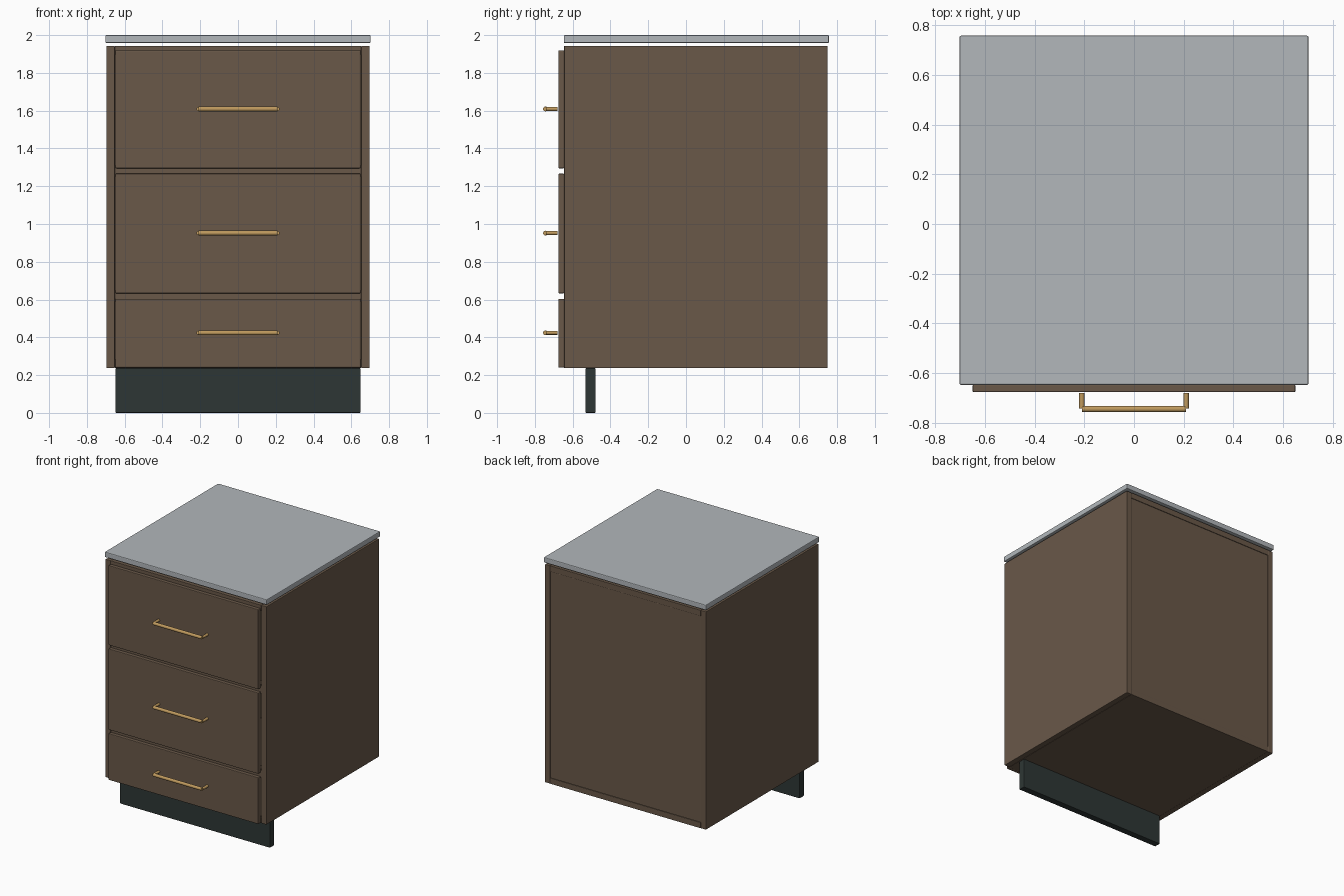
import bpy
import math
from mathutils import Vector

if "Cube" in bpy.data.objects:
    bpy.data.objects.remove(bpy.data.objects["Cube"])


def material(name, rgb):
    m = bpy.data.materials.new(name)
    m.diffuse_color = (*rgb, 1.0)
    m.use_nodes = True
    m.node_tree.nodes["Principled BSDF"].inputs["Base Color"].default_value = m.diffuse_color
    return m


WOOD = material("brown_wood", (0.142, 0.098, 0.066))
STONE = material("grey_stone", (0.445, 0.474, 0.497))
KICK = material("dark_green_grey", (0.027, 0.037, 0.035))
BRASS = material("brass", (0.52, 0.32, 0.11))


def box(name, x, y, z, mat, bevel=0.004):
    """Box from (min, max) ranges, with softened edges."""
    bpy.ops.mesh.primitive_cube_add(size=1)
    o = bpy.context.object
    o.name = name
    lo, hi = Vector((x[0], y[0], z[0])), Vector((x[1], y[1], z[1]))
    size, mid = hi - lo, (hi + lo) / 2
    for v in o.data.vertices:
        v.co = Vector(c * s for c, s in zip(v.co, size))
    o.location = mid
    o.data.materials.append(mat)
    if bevel:
        b = o.modifiers.new("soft_edges", 'BEVEL')
        b.width = bevel
        b.segments = 2
    return o


def rod(name, a, b, r, mat):
    """Round rod between two points."""
    a, b = Vector(a), Vector(b)
    bpy.ops.mesh.primitive_cylinder_add(vertices=20, radius=r, depth=(b - a).length,
                                        location=(a + b) / 2)
    o = bpy.context.object
    o.name = name
    o.rotation_euler = (b - a).to_track_quat('Z', 'Y').to_euler()
    o.data.materials.append(mat)
    bpy.ops.object.shade_smooth_by_angle(angle=math.radians(35))
    return o


# Carcass panels
Z0, Z1 = 0.237, 1.943
Y0, Y1 = -0.645, 0.749
W, T = 0.697, 0.045
IN = W - T
for side, s in (("left", -1), ("right", 1)):
    box(side + "_side_panel", sorted((s * W, s * IN)), (Y0, Y1), (Z0, Z1), WOOD)
box("bottom_panel", (-IN, IN), (Y0, Y1), (Z0, Z0 + T), WOOD, 0.002)
box("top_panel", (-IN, IN), (Y0, Y1), (Z1 - T, Z1), WOOD, 0.002)
box("back_panel", (-IN, IN), (Y1 - 0.03, Y1 - 0.003), (Z0 + T, Z1 - T), WOOD, 0.002)

# Countertop and recessed toe kick
box("countertop", (-0.702, 0.702), (-0.647, 0.757), (1.958, 2.0), STONE, 0.006)
box("toe_kick", (-0.649, 0.649), (-0.532, -0.479), (0.0, Z0), KICK)

# Drawer fronts with bar handles
drawers = [("bottom", 0.24, 0.604), ("middle", 0.633, 1.267), ("top", 1.295, 1.919)]
for name, a, b in drawers:
    box(name + "_drawer_front", (-0.649, 0.649), (-0.676, -0.645), (a, b), WOOD, 0.005)
    zc = (a + b) / 2 + 0.002
    rod(name + "_handle_bar", (-0.21, -0.744, zc), (0.21, -0.744, zc), 0.0125, BRASS)
    for side, x in (("left", -0.21), ("right", 0.21)):
        rod(f"{name}_handle_{side}_post", (x, -0.741, zc), (x, -0.680, zc), 0.0105, BRASS)

# Rails closing the gaps between drawers
for i in range(2):
    zc = (drawers[i][2] + drawers[i + 1][1]) / 2
    box(f"drawer_rail_{i + 1}", (-IN, IN), (Y0 + 0.003, Y0 + 0.08), (zc - 0.03, zc + 0.03), WOOD, 0)
